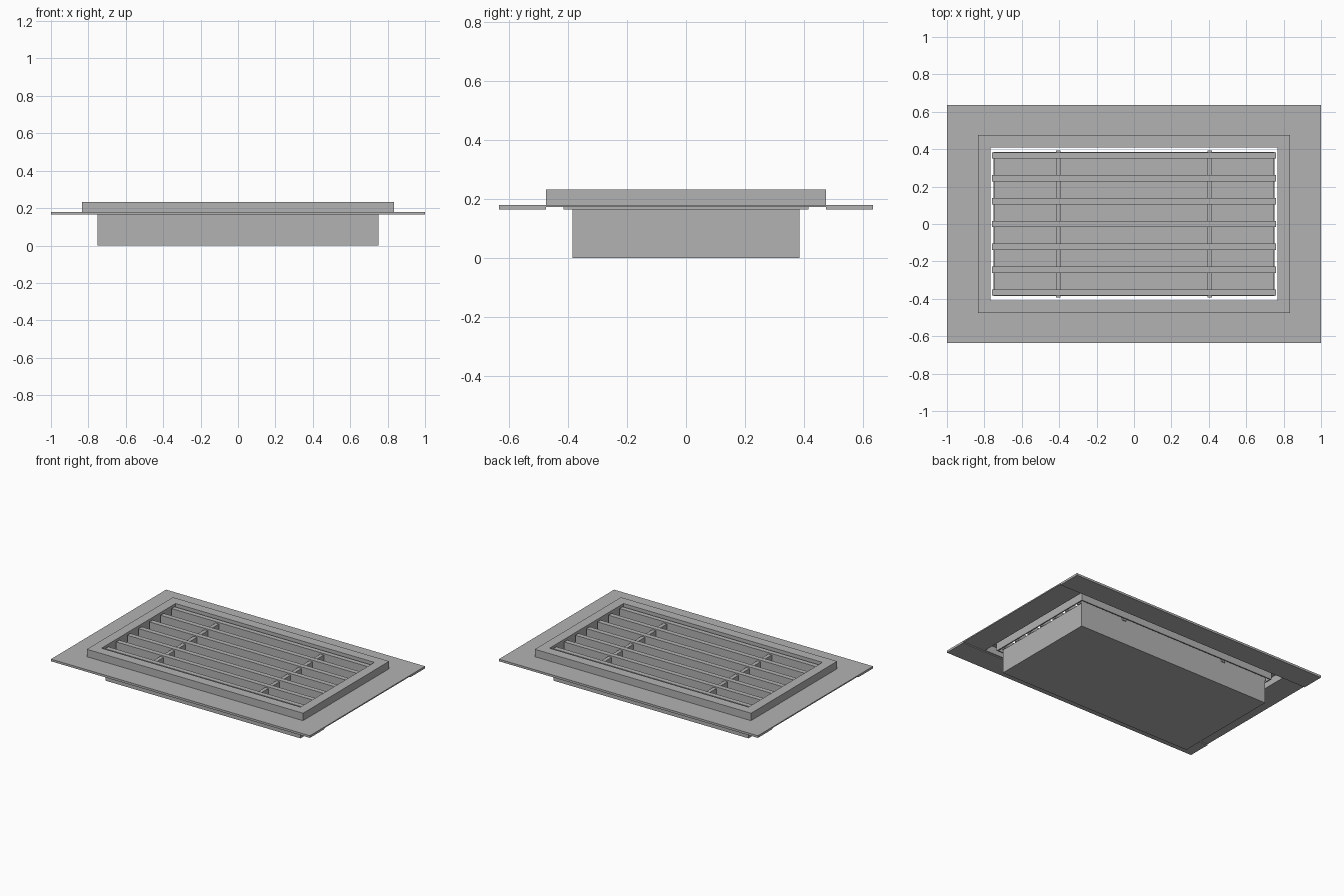
import bpy, bmesh

cube = bpy.data.objects.get("Cube")
if cube:
    bpy.data.objects.remove(cube, do_unlink=True)

# Single painted-metal colour
GREY = (0.45, 0.45, 0.45, 1.0)
metal = bpy.data.materials.new("grey_metal")
metal.use_nodes = True
metal.diffuse_color = GREY
metal.node_tree.nodes["Principled BSDF"].inputs["Base Color"].default_value = GREY


def finish(name, bm):
    bmesh.ops.recalc_face_normals(bm, faces=bm.faces)
    mesh = bpy.data.meshes.new(name)
    bm.to_mesh(mesh)
    bm.free()
    mesh.materials.append(metal)
    obj = bpy.data.objects.new(name, mesh)
    bpy.context.collection.objects.link(obj)
    return obj


def box(name, x, y, z, open_top=False):
    """Box from (min, max) ranges on each axis."""
    bm = bmesh.new()
    bmesh.ops.create_cube(bm, size=1)
    for v in bm.verts:
        v.co = [r[0] if c < 0 else r[1] for c, r in zip(v.co, (x, y, z))]
    if open_top:
        bm.normal_update()
        top = [f for f in bm.faces if f.normal.z > 0.9]
        bmesh.ops.delete(bm, geom=top, context='FACES_ONLY')
    return finish(name, bm)


def ring(name, half_x, half_y, profile):
    """Sweep a closed profile of (inset, height) points round a rectangle."""
    bm = bmesh.new()
    loops = [[bm.verts.new((sx * (half_x - inset), sy * (half_y - inset), z))
              for inset, z in profile]
             for sx, sy in ((-1, -1), (1, -1), (1, 1), (-1, 1))]
    n = len(profile)
    for i in range(4):
        a, b = loops[i], loops[(i + 1) % 4]
        for j in range(n):
            k = (j + 1) % n
            bm.faces.new((a[j], b[j], b[k], a[k]))
    return finish(name, bm)


PLATE_LOW, PLATE_MID, PLATE_TOP, FRAME_TOP = 0.165, 0.172, 0.18, 0.232

# Wide mounting plate, with thicker front and back strips
ring("mounting_plate", 1.0, 0.635,
     [(0, PLATE_MID), (0, PLATE_TOP), (0.165, PLATE_TOP), (0.165, PLATE_MID)])
for name, y in (("front_strip", (-0.635, -0.475)), ("back_strip", (0.475, 0.635))):
    box(name, (-1, 1), y, (PLATE_LOW, PLATE_MID))

# Raised frame: a channel that is open underneath
wall = 0.008
ring("raised_frame", 0.835, 0.475,
     [(0, PLATE_MID), (0, FRAME_TOP), (0.067, FRAME_TOP), (0.067, PLATE_LOW),
      (0.067 - wall, PLATE_LOW), (0.067 - wall, FRAME_TOP - wall),
      (wall, FRAME_TOP - wall), (wall, PLATE_MID)])

# Open-topped duct box below the louvers
duct = box("duct_box", (-0.752, 0.752), (-0.385, 0.385), (0, PLATE_LOW), open_top=True)
shell = duct.modifiers.new("shell", 'SOLIDIFY')
shell.thickness = 0.008
shell.offset = -1

# Seven louvers running along the length
for i in range(7):
    y = (i - 3) * 0.122
    box(f"louver_{i + 1}", (-0.758, 0.758), (y - 0.017, y + 0.017), (PLATE_LOW, 0.222))

# Two cross bars holding the louvers
for side, x in (("right", -0.405), ("left", 0.405)):
    box(f"{side}_cross_bar", (x - 0.013, x + 0.013), (-0.392, 0.392), (PLATE_LOW, 0.212))
